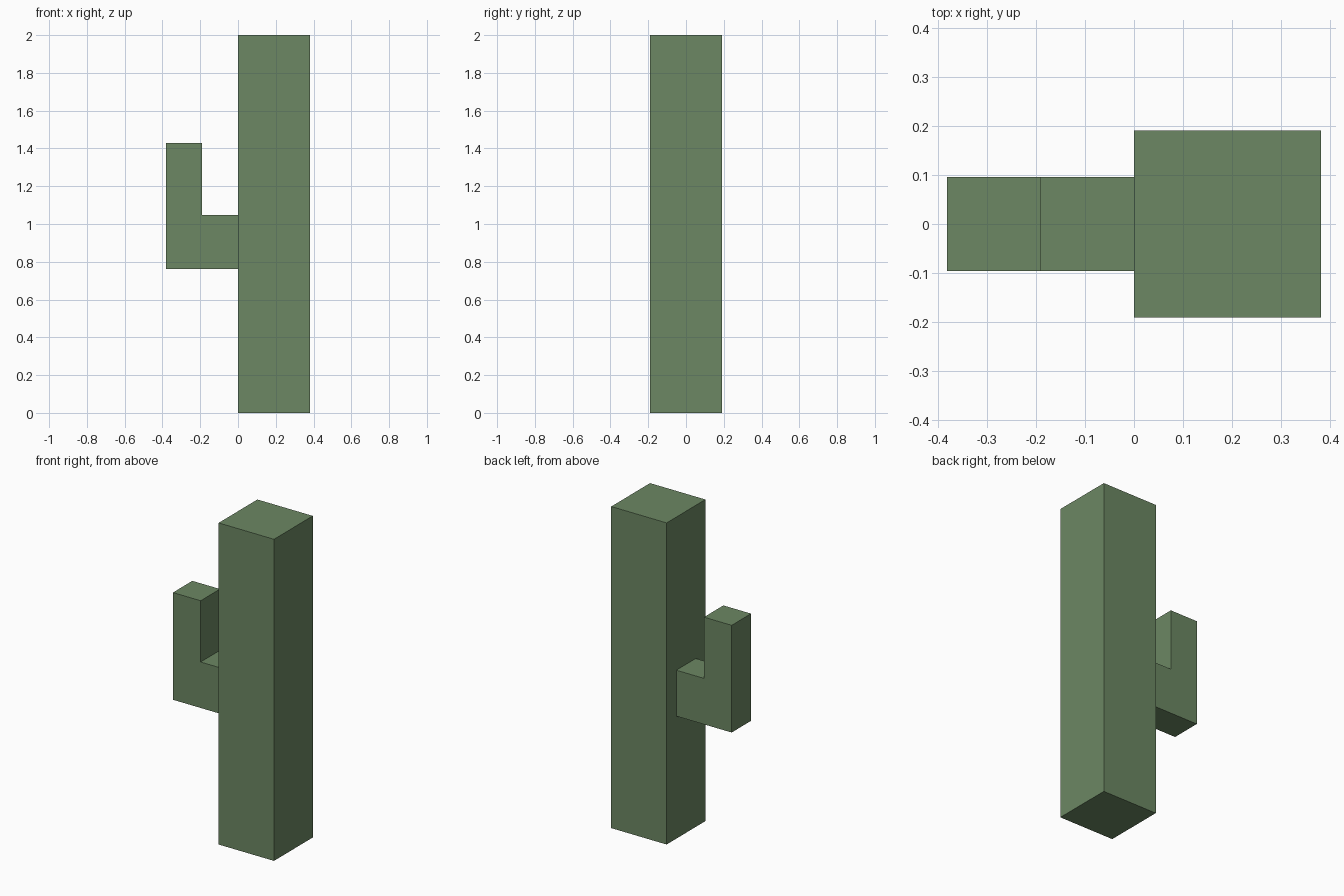
import bpy, bmesh

if "Cube" in bpy.data.objects:
    bpy.data.objects.remove(bpy.data.objects["Cube"])

U = 2 / 21  # grid unit: the cactus is 21 units tall

green = bpy.data.materials.new("cactus_green")
green.diffuse_color = (0.15, 0.245, 0.125, 1)
green.use_nodes = True
green.node_tree.nodes["Principled BSDF"].inputs["Base Color"].default_value = green.diffuse_color


def extrude_profile(name, profile, depth):
    """Extrude an x-z outline (in units) along y, centred on y = 0."""
    bm = bmesh.new()
    face = bm.faces.new([bm.verts.new((x * U, -depth * U / 2, z * U)) for x, z in profile])
    new = bmesh.ops.extrude_face_region(bm, geom=[face])["geom"]
    verts = [g for g in new if isinstance(g, bmesh.types.BMVert)]
    bmesh.ops.translate(bm, verts=verts, vec=(0, depth * U, 0))
    bmesh.ops.recalc_face_normals(bm, faces=bm.faces)
    mesh = bpy.data.meshes.new(name)
    bm.to_mesh(mesh)
    bm.free()
    mesh.materials.append(green)
    obj = bpy.data.objects.new(name, mesh)
    bpy.context.collection.objects.link(obj)
    return obj


# Square trunk
extrude_profile("trunk", [(0, 0), (4, 0), (4, 21), (0, 21)], 4)

# L-shaped side arm
extrude_profile("arm", [(-4, 8), (0, 8), (0, 11), (-2, 11), (-2, 15), (-4, 15)], 2)
